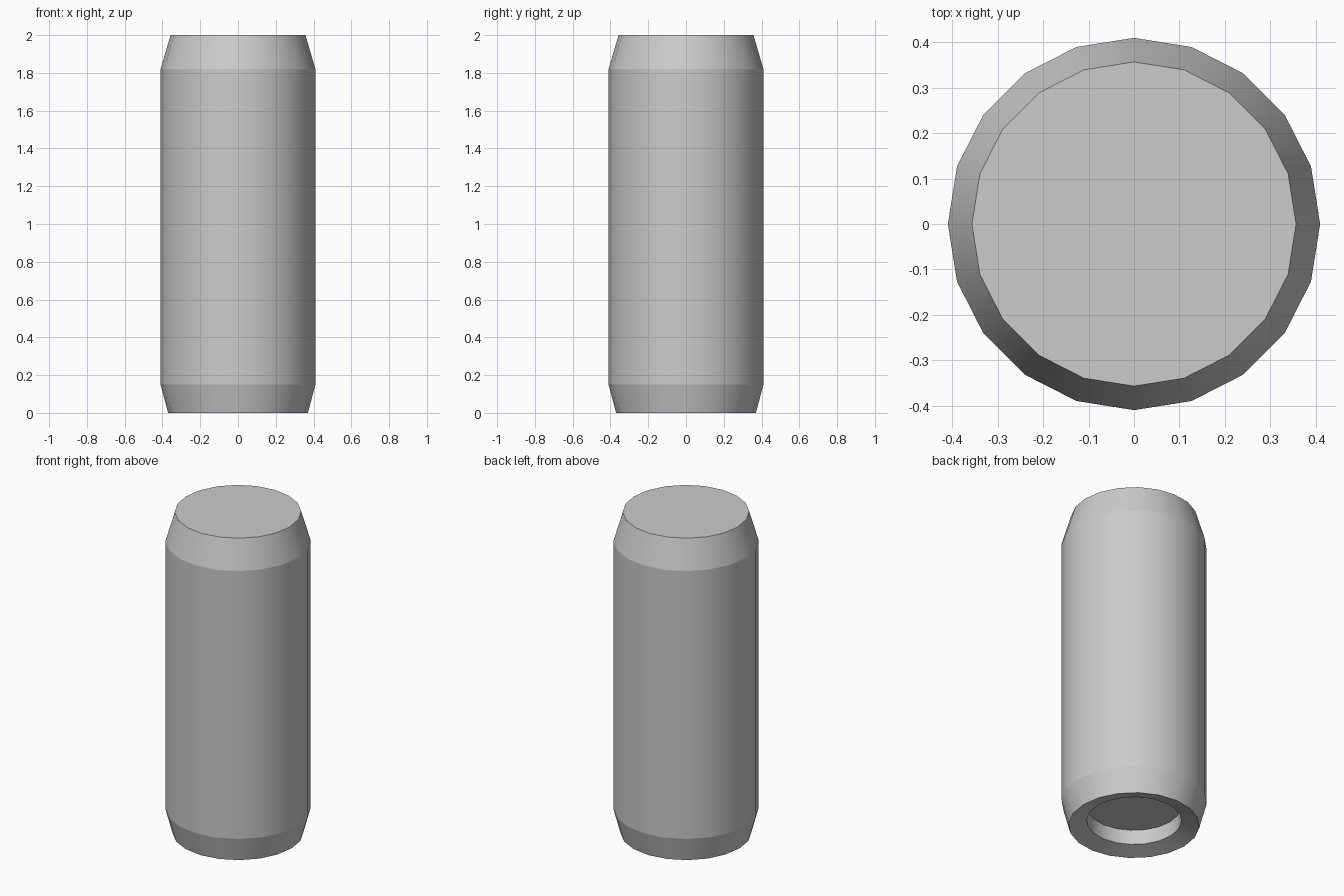
import bpy
import bmesh
import math

SIDES = 20

cube = bpy.data.objects.get("Cube")
if cube:
    bpy.data.objects.remove(cube, do_unlink=True)

# Single grey material
grey = bpy.data.materials.new("plain grey")
grey.use_nodes = True
colour = (0.6, 0.6, 0.6, 1.0)
grey.diffuse_color = colour
grey.node_tree.nodes["Principled BSDF"].inputs["Base Color"].default_value = colour


def lathe(name, profile):
    """Turn a (radius, z) profile into a closed solid with capped ends."""
    bm = bmesh.new()
    rings = []
    for radius, z in profile:
        ring = []
        for i in range(SIDES):
            a = 2 * math.pi * i / SIDES
            ring.append(bm.verts.new((radius * math.cos(a), radius * math.sin(a), z)))
        rings.append(ring)
    for low, high in zip(rings, rings[1:]):
        for i in range(SIDES):
            j = (i + 1) % SIDES
            bm.faces.new((low[i], low[j], high[j], high[i])).smooth = True
    bm.faces.new(list(reversed(rings[0])))
    bm.faces.new(rings[-1])
    # Keep every horizontal ring crisp, smooth only around the sides
    for edge in bm.edges:
        a, b = edge.verts
        edge.smooth = abs(a.co.z - b.co.z) > 0.001
    bmesh.ops.recalc_face_normals(bm, faces=bm.faces)
    mesh = bpy.data.meshes.new(name)
    bm.to_mesh(mesh)
    bm.free()
    mesh.materials.append(grey)
    obj = bpy.data.objects.new(name, mesh)
    bpy.context.collection.objects.link(obj)
    return obj


# Recess floor, recess wall, dished rim, lower taper, straight wall, upper taper
lathe("tapered_cylinder", [
    (0.265, 0.12),
    (0.268, 0.03),
    (0.37, 0.0),
    (0.41, 0.15),
    (0.41, 1.82),
    (0.357, 2.0),
])
